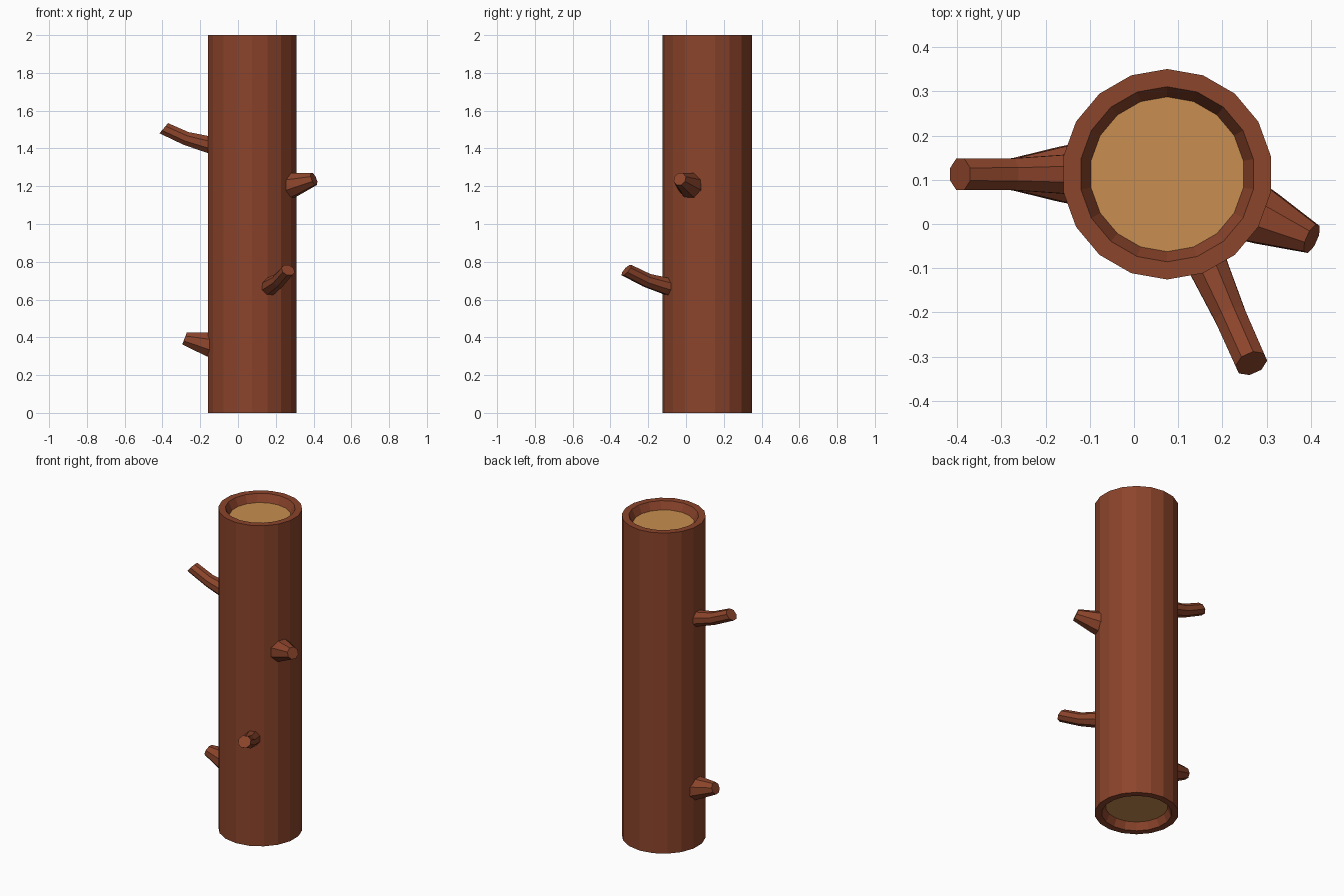
import bpy, bmesh
from math import sin, cos, pi, radians
from mathutils import Vector

if "Cube" in bpy.data.objects:
    bpy.data.objects.remove(bpy.data.objects["Cube"])

CX, CY = 0.075, 0.1125   # trunk axis


def material(name, rgb):
    m = bpy.data.materials.new(name)
    m.diffuse_color = (*rgb, 1)
    m.use_nodes = True
    m.node_tree.nodes["Principled BSDF"].inputs["Base Color"].default_value = m.diffuse_color
    return m


bark = material("bark", (0.26, 0.058, 0.024))
wood = material("cut_wood", (0.58, 0.27, 0.08))


def make_object(name, rings, mat, caps=True, cap_mat=None):
    """Skin a list of point rings, closing both ends."""
    bm = bmesh.new()
    loops = [[bm.verts.new(p) for p in ring] for ring in rings]
    n = len(rings[0])
    for a, b in zip(loops, loops[1:]):
        for i in range(n):
            j = (i + 1) % n
            bm.faces.new((a[i], a[j], b[j], b[i]))
    for end in (loops[0], loops[-1]):
        f = bm.faces.new(end)
        f.material_index = 1 if cap_mat else 0
    bmesh.ops.recalc_face_normals(bm, faces=bm.faces)
    me = bpy.data.meshes.new(name)
    bm.to_mesh(me)
    bm.free()
    me.materials.append(mat)
    if cap_mat:
        me.materials.append(cap_mat)
    ob = bpy.data.objects.new(name, me)
    bpy.context.collection.objects.link(ob)
    return ob


# Trunk: 18-sided log with a recessed wooden disc at each end
profile = [(0.177, 0.045), (0.198, 0), (0.238, 0),
           (0.238, 2), (0.198, 2), (0.175, 1.953)]
trunk_rings = [[(CX + r * cos(radians(10 + 20 * i)),
                 CY + r * sin(radians(10 + 20 * i)), z) for i in range(18)]
               for r, z in profile]
make_object("trunk", trunk_rings, bark, cap_mat=wood)

# Branch profiles: distance from trunk axis, height, radius, upward pitch
LONG = [(0.19, -0.010, 0.052, 10), (0.24, 0.0, 0.047, 14),
        (0.35, 0.030, 0.039, 22), (0.468, 0.084, 0.038, 40)]
STUB = [(0.19, -0.012, 0.078, 10), (0.24, 0.0, 0.067, 14),
        (0.358, 0.028, 0.036, 21)]


def branch(name, angle, height, shape, sides=8):
    out = Vector((cos(radians(angle)), sin(radians(angle)), 0))
    side = Vector((-out.y, out.x, 0))
    rings = []
    for d, z, r, pitch in shape:
        p = radians(pitch)
        up = Vector((0, 0, cos(p))) - out * sin(p)
        c = Vector((CX, CY, height + z)) + out * d
        rings.append([c + r * (side * cos(2 * pi * (i + 0.5) / sides)
                               + up * sin(2 * pi * (i + 0.5) / sides))
                      for i in range(sides)])
    make_object(name, rings, bark)


# Two long branches and two short stubs
branch("upper_left_branch", 180, 1.423, LONG)
branch("lower_front_branch", -66, 0.672, LONG)
branch("right_stub", -24, 1.21, STUB)
branch("lower_left_stub", 180, 0.366, STUB)
